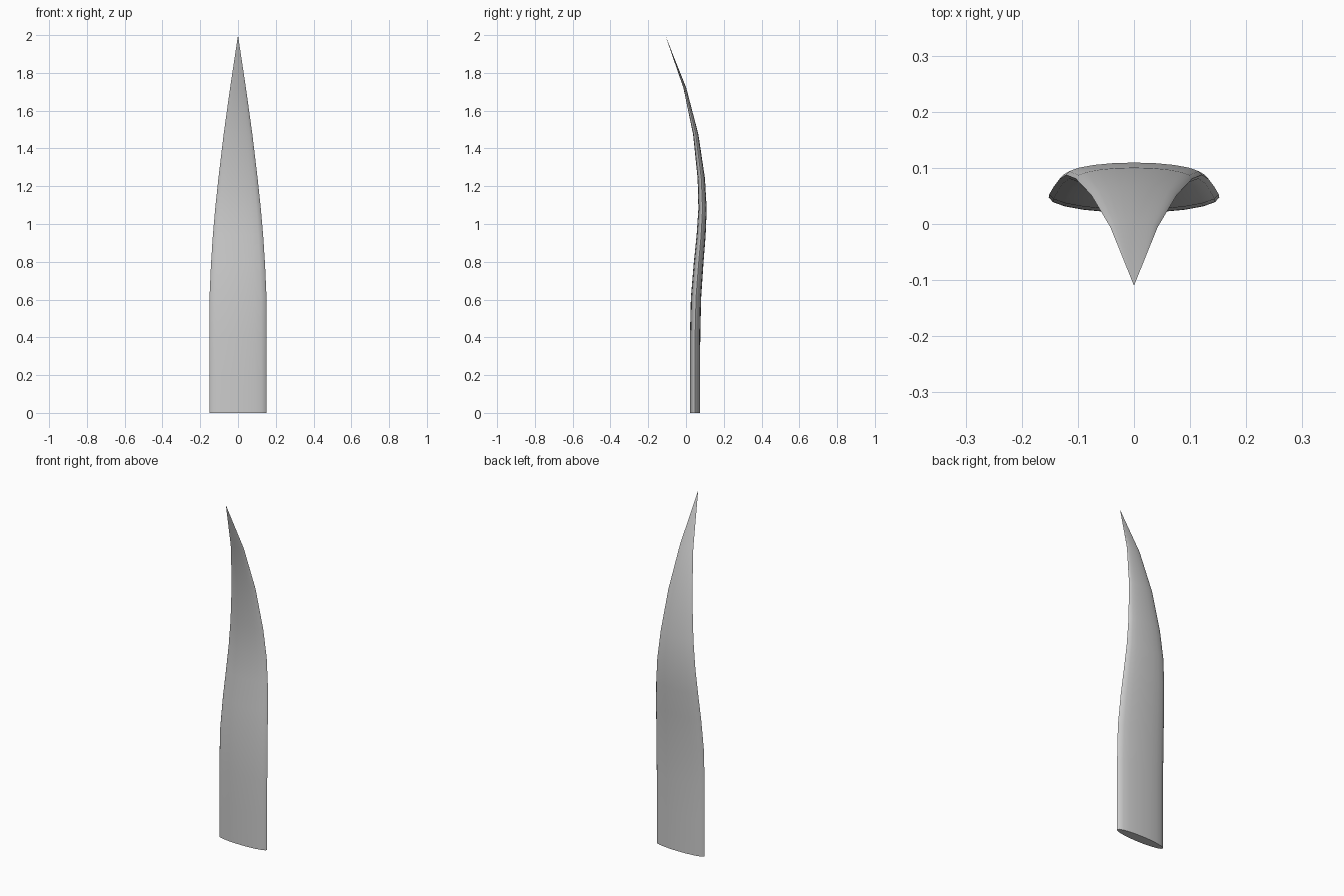
import bpy, bmesh, math

if "Cube" in bpy.data.objects:
    bpy.data.objects.remove(bpy.data.objects["Cube"])

SIDES = 20
# Blade rings: height, centre y, half width, half thickness
rings = [
    (0.00, 0.0475, 0.152, 0.0275),
    (0.20, 0.0475, 0.152, 0.0275),
    (0.40, 0.0480, 0.152, 0.0275),
    (0.61, 0.0530, 0.151, 0.0273),
    (0.79, 0.0665, 0.143, 0.0258),
    (0.94, 0.0800, 0.133, 0.0240),
    (1.08, 0.0875, 0.121, 0.0220),
    (1.24, 0.0810, 0.104, 0.0195),
    (1.475, 0.0515, 0.076, 0.0140),
    (1.72, -0.0060, 0.042, 0.0075),
]

# Grass blade: flattened oval swept up a curved spine to a point
bm = bmesh.new()
loops = []
for z, cy, w, t in rings:
    loops.append([bm.verts.new((w * math.cos(2 * math.pi * i / SIDES),
                                cy + t * math.sin(2 * math.pi * i / SIDES), z))
                  for i in range(SIDES)])
for a, b in zip(loops, loops[1:]):
    for i in range(SIDES):
        j = (i + 1) % SIDES
        bm.faces.new((a[i], a[j], b[j], b[i]))

# Pointed tip and flat base
tip = bm.verts.new((0, -0.11, 2.0))
for i in range(SIDES):
    bm.faces.new((loops[-1][i], loops[-1][(i + 1) % SIDES], tip))
bm.faces.new(loops[0][::-1])

mesh = bpy.data.meshes.new("grass_blade")
bm.to_mesh(mesh)
bm.free()
blade = bpy.data.objects.new("grass_blade", mesh)
bpy.context.collection.objects.link(blade)
bpy.context.view_layer.objects.active = blade
blade.select_set(True)
bpy.ops.object.shade_smooth_by_angle(angle=math.radians(50))
